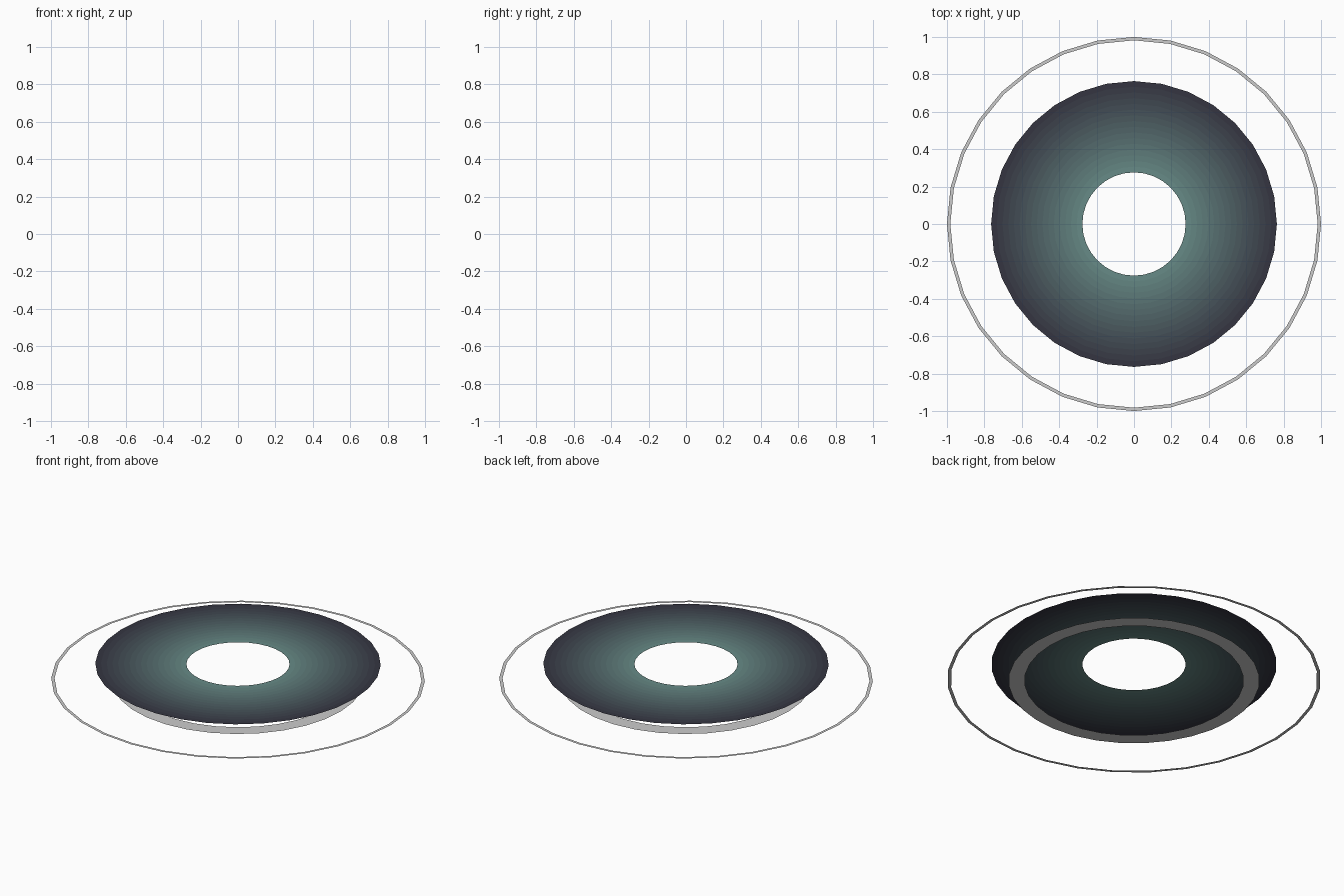
import bpy, bmesh, math

if "Cube" in bpy.data.objects:
    bpy.data.objects.remove(bpy.data.objects["Cube"])

SIDES = 32


def flat_ring(name, radii, z, colors=None):
    """Flat annulus facing up; one face band between each pair of radii."""
    bm = bmesh.new()
    loops = [[bm.verts.new((r * math.cos(2 * math.pi * i / SIDES),
                            r * math.sin(2 * math.pi * i / SIDES), z))
              for i in range(SIDES)] for r in radii]
    for band, (a, b) in enumerate(zip(loops, loops[1:])):
        for i in range(SIDES):
            j = (i + 1) % SIDES
            face = bm.faces.new((a[i], b[i], b[j], a[j]))
            face.material_index = band if colors else 0
    mesh = bpy.data.meshes.new(name)
    bm.to_mesh(mesh)
    bm.free()
    for k, color in enumerate(colors or []):
        mat = bpy.data.materials.new(f"{name}_shade_{k}")
        mat.diffuse_color = (*color, 1)
        mat.use_nodes = True
        mat.node_tree.nodes["Principled BSDF"].inputs["Base Color"].default_value = mat.diffuse_color
        mesh.materials.append(mat)
    obj = bpy.data.objects.new(name, mesh)
    bpy.context.collection.objects.link(obj)
    return obj


# Thin outer hoop and lower grey band
flat_ring("outer_hoop", (0.982, 1.0), 0.008)
flat_ring("lower_band", (0.586, 0.672), 0.0)

# Upper disc, fading from teal at the hole to dark slate at the rim
BANDS = 16
inner, outer = (0.14, 0.27, 0.25), (0.033, 0.032, 0.05)
radii = [0.276 + (0.764 - 0.276) * k / BANDS for k in range(BANDS + 1)]
shades = []
for k in range(BANDS):
    t = (k + 0.5) / BANDS
    shades.append([(a ** 0.4545 * (1 - t) + b ** 0.4545 * t) ** 2.2
                   for a, b in zip(inner, outer)])
flat_ring("upper_disc", radii, 0.1, shades)
